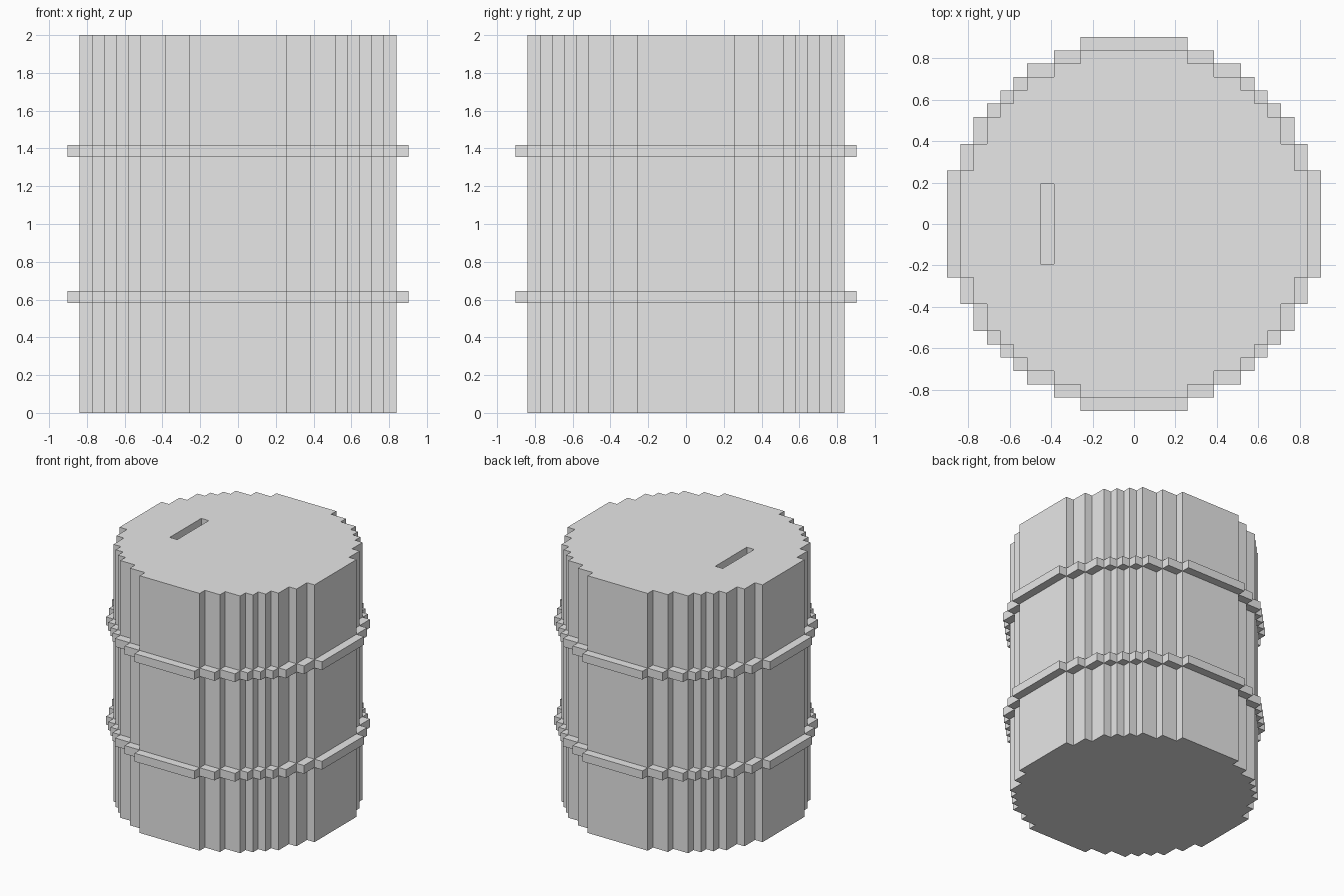
import bpy
import bmesh

cube = bpy.data.objects.get("Cube")
if cube:
    bpy.data.objects.remove(cube, do_unlink=True)

U = 2 / 31  # size of one block

grey = bpy.data.materials.new("light_grey")
grey.use_nodes = True
grey.diffuse_color = (0.8, 0.8, 0.8, 1)
grey.node_tree.nodes["Principled BSDF"].inputs["Base Color"].default_value = (0.8, 0.8, 0.8, 1)


def stepped_outline(corners):
    """Full stepped circle from the outer corners of one quadrant."""
    quarter = []
    for i, (x, y) in enumerate(corners):
        quarter.append((x, y))
        if i + 1 < len(corners):
            quarter.append((x, corners[i + 1][1]))
    points = []
    for _ in range(4):
        points += quarter
        quarter = [(y, -x) for x, y in quarter]
    return points


def prism(name, outline, bottom, top):
    """Extrude a flat outline between two heights, in blocks."""
    bm = bmesh.new()
    base = bm.faces.new([bm.verts.new((x * U, y * U, bottom * U)) for x, y in outline])
    lifted = bmesh.ops.extrude_face_region(bm, geom=[base], use_keep_orig=True)["geom"]
    verts = [v for v in lifted if isinstance(v, bmesh.types.BMVert)]
    bmesh.ops.translate(bm, verts=verts, vec=(0, 0, (top - bottom) * U))
    bmesh.ops.recalc_face_normals(bm, faces=bm.faces)
    mesh = bpy.data.meshes.new(name)
    bm.to_mesh(mesh)
    bm.free()
    mesh.materials.append(grey)
    obj = bpy.data.objects.new(name, mesh)
    bpy.context.collection.objects.link(obj)
    return obj


# Barrel body
body = prism("barrel_body", stepped_outline(
    [(4, 13), (6, 12), (8, 11), (9, 10), (10, 9), (11, 8), (12, 6), (13, 4)]), 0, 31)

# Slot sunk into the lid
cutter = prism("slot_cutter", [(-7, -3), (-6, -3), (-6, 3), (-7, 3)], 30, 32)
cutter.hide_render = True
cut = body.modifiers.new("slot", "BOOLEAN")
cut.operation = "DIFFERENCE"
cut.solver = "EXACT"
cut.object = cutter
bpy.context.view_layer.objects.active = body
bpy.ops.object.modifier_apply(modifier=cut.name)
bpy.data.objects.remove(cutter, do_unlink=True)

# Hoops around the body
hoop = stepped_outline(
    [(4, 14), (6, 13), (8, 12), (9, 11), (10, 10), (11, 9), (12, 8), (13, 6), (14, 4)])
for name, height in (("lower_hoop", 9), ("upper_hoop", 21)):
    prism(name, hoop, height, height + 1)
